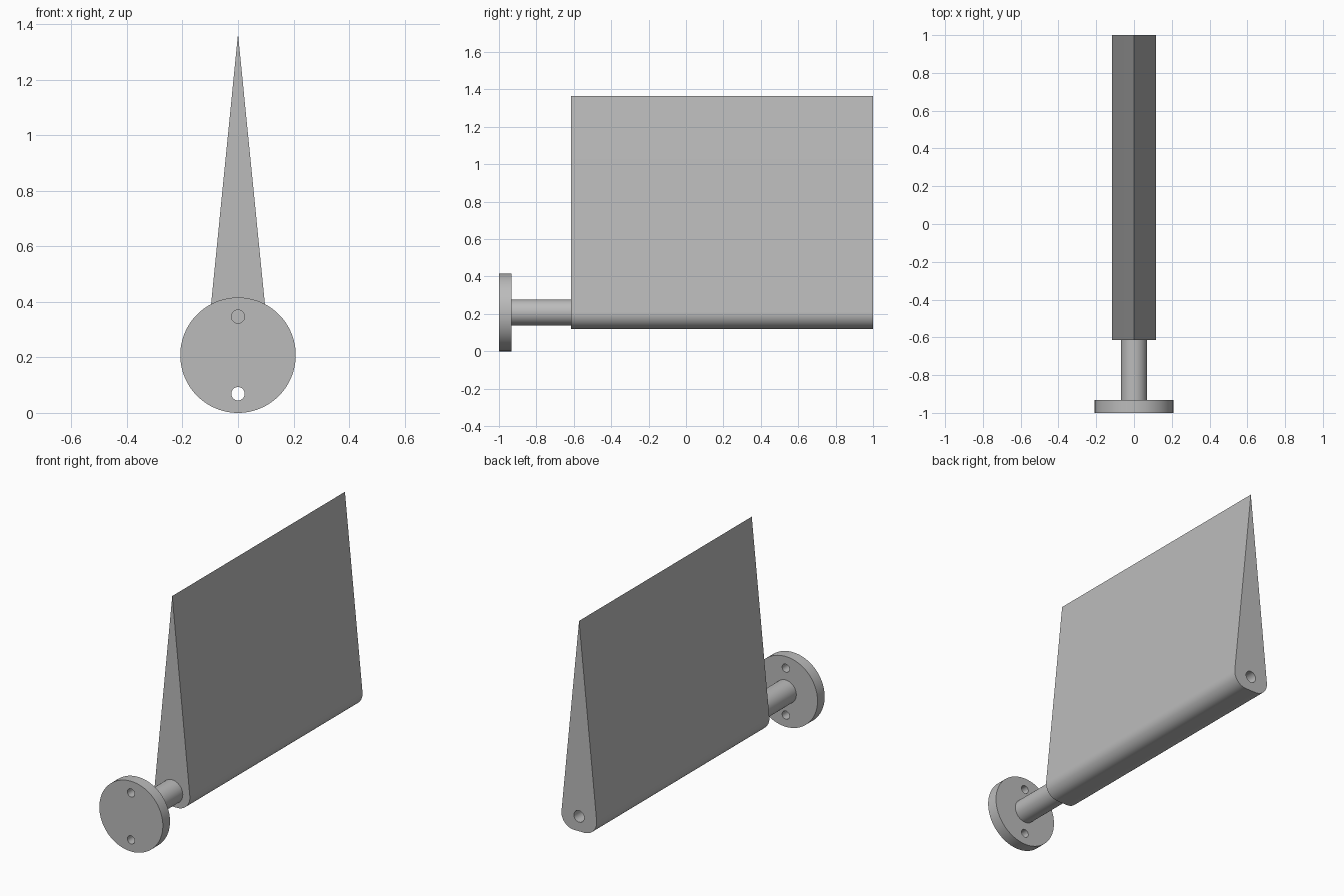
import bpy, bmesh, math

if "Cube" in bpy.data.objects:
    bpy.data.objects.remove(bpy.data.objects["Cube"], do_unlink=True)

AXIS_Z = 0.208      # height of the shaft axis
FIN_START = -0.615  # front end of the fin

grey = bpy.data.materials.new("plain grey")
grey.use_nodes = True
colour = (0.5, 0.5, 0.5, 1)
grey.diffuse_color = colour
grey.node_tree.nodes["Principled BSDF"].inputs["Base Color"].default_value = colour


def prism(name, outline, y0, y1):
    """Extrude an (x, z) outline along y."""
    bm = bmesh.new()
    face = bm.faces.new([bm.verts.new((x, y0, z)) for x, z in outline])
    moved = bmesh.ops.extrude_face_region(bm, geom=[face])["geom"]
    bmesh.ops.translate(bm, vec=(0, y1 - y0, 0),
                        verts=[v for v in moved if isinstance(v, bmesh.types.BMVert)])
    bmesh.ops.recalc_face_normals(bm, faces=bm.faces)
    mesh = bpy.data.meshes.new(name)
    bm.to_mesh(mesh)
    bm.free()
    mesh.materials.append(grey)
    obj = bpy.data.objects.new(name, mesh)
    bpy.context.collection.objects.link(obj)
    return obj


def arc(cx, cz, r, start, end, steps):
    return [(cx + r * math.cos(start + (end - start) * i / steps),
             cz + r * math.sin(start + (end - start) * i / steps)) for i in range(steps + 1)]


def rod(name, z, r, y0, y1, sides=64):
    return prism(name, arc(0, z, r, 0, math.tau, sides)[:-1], y0, y1)


def drill(obj, z, r, y0, y1):
    cutter = rod("hole_cutter", z, r, y0, y1, 32)
    cutter.hide_render = True
    bpy.context.view_layer.objects.active = obj
    mod = obj.modifiers.new("hole", "BOOLEAN")
    mod.operation = "DIFFERENCE"
    mod.solver = "EXACT"
    mod.object = cutter
    bpy.ops.object.modifier_apply(modifier=mod.name)
    bpy.data.objects.remove(cutter, do_unlink=True)


# Mounting disc with two bolt holes
disc = rod("mounting_disc", AXIS_Z, 0.208, -1, -0.933, 96)
for side in (-1, 1):
    drill(disc, AXIS_Z + side * 0.139, 0.024, -1.1, -0.8)

# Shaft between disc and fin
shaft = rod("shaft", AXIS_Z, 0.069, -0.933, FIN_START)

# Tapered fin: a tall triangle with rounded lower corners
apex, bottom, half_base, radius = 1.365, 0.12, 0.124, 0.082
lean = math.atan(half_base / (apex - bottom))
corner_x = half_base - radius * math.tan(math.pi / 4 + lean / 2)
right = arc(corner_x, bottom + radius, radius, -math.pi / 2, lean, 16)
left = [(-x, z) for x, z in reversed(right)]
fin = prism("fin", right + [(0, apex)] + left, FIN_START, 1)
drill(fin, AXIS_Z, 0.034, 0.75, 1.1)

# Smooth the round walls, keep the rims sharp
bpy.ops.object.select_all(action="DESELECT")
for obj in (disc, shaft, fin):
    obj.select_set(True)
bpy.context.view_layer.objects.active = fin
bpy.ops.object.shade_smooth_by_angle(angle=math.radians(30))
